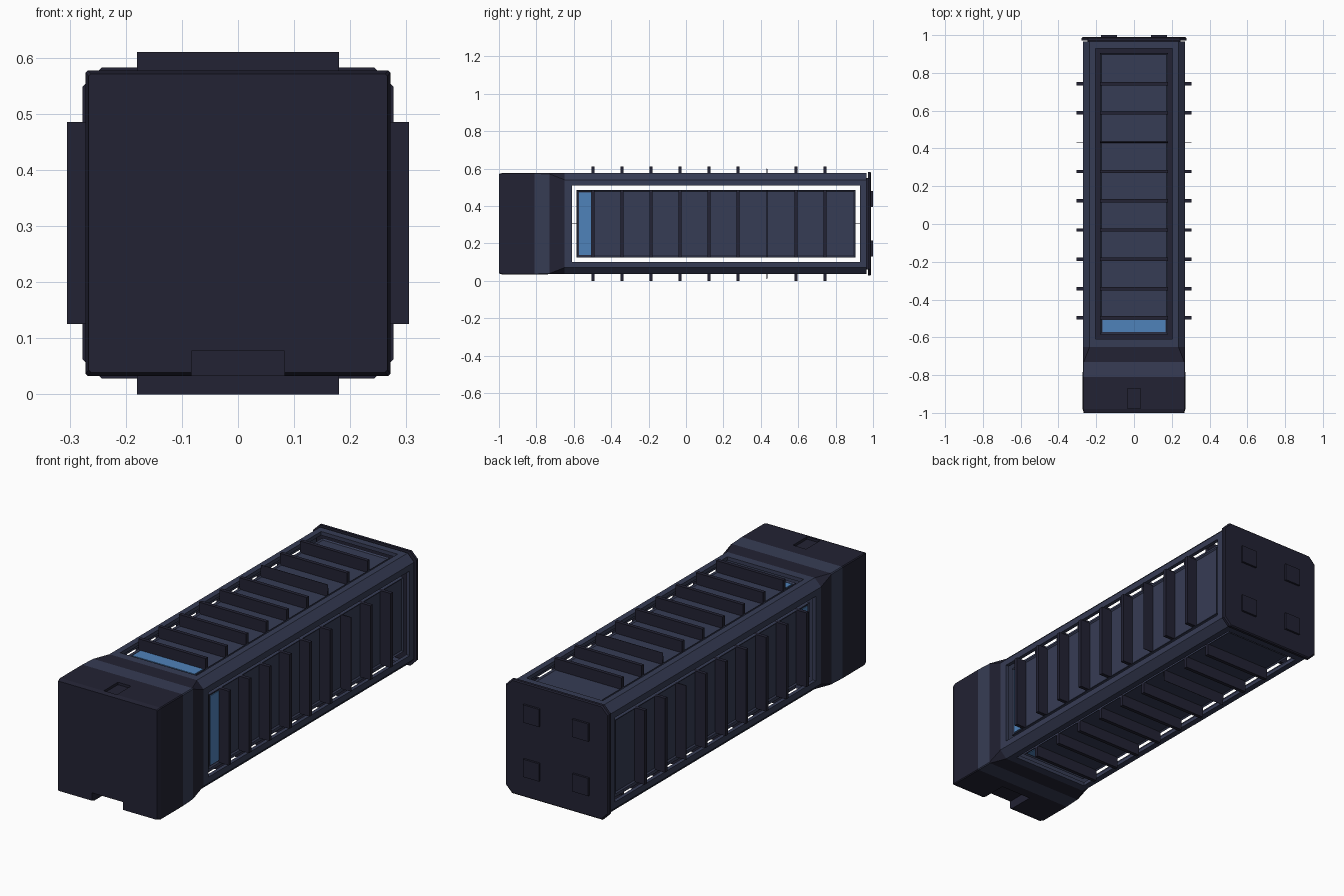
import bpy, bmesh, math
from mathutils import Matrix, Vector

if "Cube" in bpy.data.objects:
    bpy.data.objects.remove(bpy.data.objects["Cube"])

MID = 0.305          # height of the long axis
HALF = 0.27          # half width of the body


def material(name, rgb):
    m = bpy.data.materials.new(name)
    m.use_nodes = True
    m.diffuse_color = (*rgb, 1)
    m.node_tree.nodes["Principled BSDF"].inputs["Base Color"].default_value = (*rgb, 1)
    return m


DARK = material("dark_navy", (0.016, 0.016, 0.033))
SLATE = material("slate_blue", (0.037, 0.045, 0.089))
BLUE = material("window_blue", (0.078, 0.223, 0.49))


def finish(name, bm, *mats):
    bmesh.ops.recalc_face_normals(bm, faces=bm.faces)
    mesh = bpy.data.meshes.new(name)
    bm.to_mesh(mesh)
    bm.free()
    for m in mats:
        mesh.materials.append(m)
    ob = bpy.data.objects.new(name, mesh)
    bpy.context.collection.objects.link(ob)
    return ob


def add_box(bm, x, y, z, taper=1.0):
    """Box from (min, max) pairs; taper narrows the top along y."""
    size = [b - a for a, b in (x, y, z)]
    centre = Vector([(a + b) / 2 for a, b in (x, y, z)])
    verts = bmesh.ops.create_cube(bm, size=1)["verts"]
    for v in verts:
        k = taper if v.co.z > 0 else 1
        v.co = centre + Vector((v.co.x * size[0], v.co.y * size[1] * k, v.co.z * size[2]))
    return verts


def loft(sections):
    """Chamfered square rings (y, half width, chamfer) joined along y."""
    bm = bmesh.new()
    rings = []
    for y, h, c in sections:
        pts = []
        for k in range(4):
            turn = Matrix.Rotation(k * math.pi / 2, 3, "Y")
            pts += [turn @ Vector((s, y, h)) for s in (c - h, h - c)]
        rings.append([bm.verts.new(p + Vector((0, 0, MID))) for p in pts])
    for a, b in zip(rings, rings[1:]):
        for i in range(8):
            j = (i + 1) % 8
            bm.faces.new((a[i], a[j], b[j], b[i]))
    bm.faces.new(rings[0])
    bm.faces.new(rings[-1])
    return bm


def cut(ob, *cutters):
    for c in cutters:
        c.hide_render = True
        mod = ob.modifiers.new("cut", "BOOLEAN")
        mod.operation, mod.solver, mod.object = "DIFFERENCE", "EXACT", c
    bpy.context.view_layer.objects.active = ob
    for mod in list(ob.modifiers):
        bpy.ops.object.modifier_apply(modifier=mod.name)
    for c in cutters:
        bpy.data.objects.remove(c)


def box_object(name, mat, *extents):
    bm = bmesh.new()
    add_box(bm, *extents)
    return finish(name, bm, mat)


# Front head: square block, light collar, then a neck narrowing to the chamfered body
bm = loft([(-1, HALF - 0.004, 0.004), (-0.98, HALF + 0.002, 0.004), (-0.81, HALF + 0.002, 0.004),
           (-0.73, HALF, 0.004), (-0.65, HALF, 0.035), (-0.63, HALF, 0.035)])
for f in bm.faces:
    y = f.calc_center_median().y
    f.material_index = int(-0.81 < y < -0.73 or -0.65 < y < -0.631)
head = finish("front_head", bm, DARK, SLATE)
cut(head,
    box_object("notch_cutter", DARK, (-0.083, 0.083), (-1.1, -0.86), (-0.1, 0.077)),
    box_object("latch_cutter", DARK, (-0.035, 0.035), (-0.978, -0.87), (0.565, 0.7)))

# Body frame: thin chamfered tube with a long opening on each side
frame = finish("body_frame", loft([(-0.63, HALF, 0.035), (0.965, HALF, 0.035)]), SLATE)
hollow = finish("hollow_cutter", loft([(-0.629, 0.252, 0.028), (1.1, 0.252, 0.028)]), SLATE)
opening = [(-0.61, 0.93), (-0.205, 0.205)]
cut(frame, hollow,
    box_object("side_cutter", SLATE, (-1, 1), opening[0], (MID - 0.205, MID + 0.205)),
    box_object("top_cutter", SLATE, opening[1], opening[0], (-1, 1)))

# Thin inner deck
box_object("inner_deck", DARK, (-0.21, 0.21), (-0.629, 0.955), (MID - 0.002, MID + 0.002))

# Back end cap with its neck and four square pads
box_object("cap_neck", DARK, (-0.245, 0.245), (0.95, 0.975), (MID - 0.245, MID + 0.245))
finish("end_cap", loft([(0.972, 0.277, 0.034), (0.985, 0.277, 0.034), (0.99, 0.272, 0.034)]), DARK)
bm = bmesh.new()
for sx in (-1, 1):
    for sz in (-1, 1):
        x, z = sx * 0.132, MID + sz * 0.132
        add_box(bm, (x - 0.043, x + 0.043), (0.985, 1.0), (z - 0.043, z + 0.043))
pads = finish("cap_pads", bm, DARK)


# Each side: recessed panel, blue window in the first bay, and nine cross ribs
def place(bm, k):
    bm.transform(Matrix.Translation((0, 0, MID)) @ Matrix.Rotation(k * math.pi / 2, 4, "Y"))


for k, side in enumerate(("top", "left", "bottom", "right")):
    bm = bmesh.new()
    add_box(bm, (-0.18, 0.18), (-0.585, 0.905), (0.235, 0.255))
    bm.normal_update()
    outer = [f for f in bm.faces if f.normal.z > 0.9]
    bmesh.ops.inset_region(bm, faces=outer, thickness=0.01, depth=-0.006)
    place(bm, k)
    finish(side + "_panel", bm, SLATE)

    bm = bmesh.new()
    add_box(bm, (-0.168, 0.168), (-0.572, -0.507), (0.247, 0.252))
    place(bm, k)
    finish(side + "_window", bm, BLUE)

    bm = bmesh.new()
    for i in range(9):
        y = -0.497 + 0.155 * i
        thin = i == 6
        w = 0.004 if thin else 0.009
        add_box(bm, (-0.18, 0.18), (y - w, y + w), (0.238, 0.305), 0.2 if thin else 1)
    place(bm, k)
    finish(side + "_ribs", bm, DARK)
